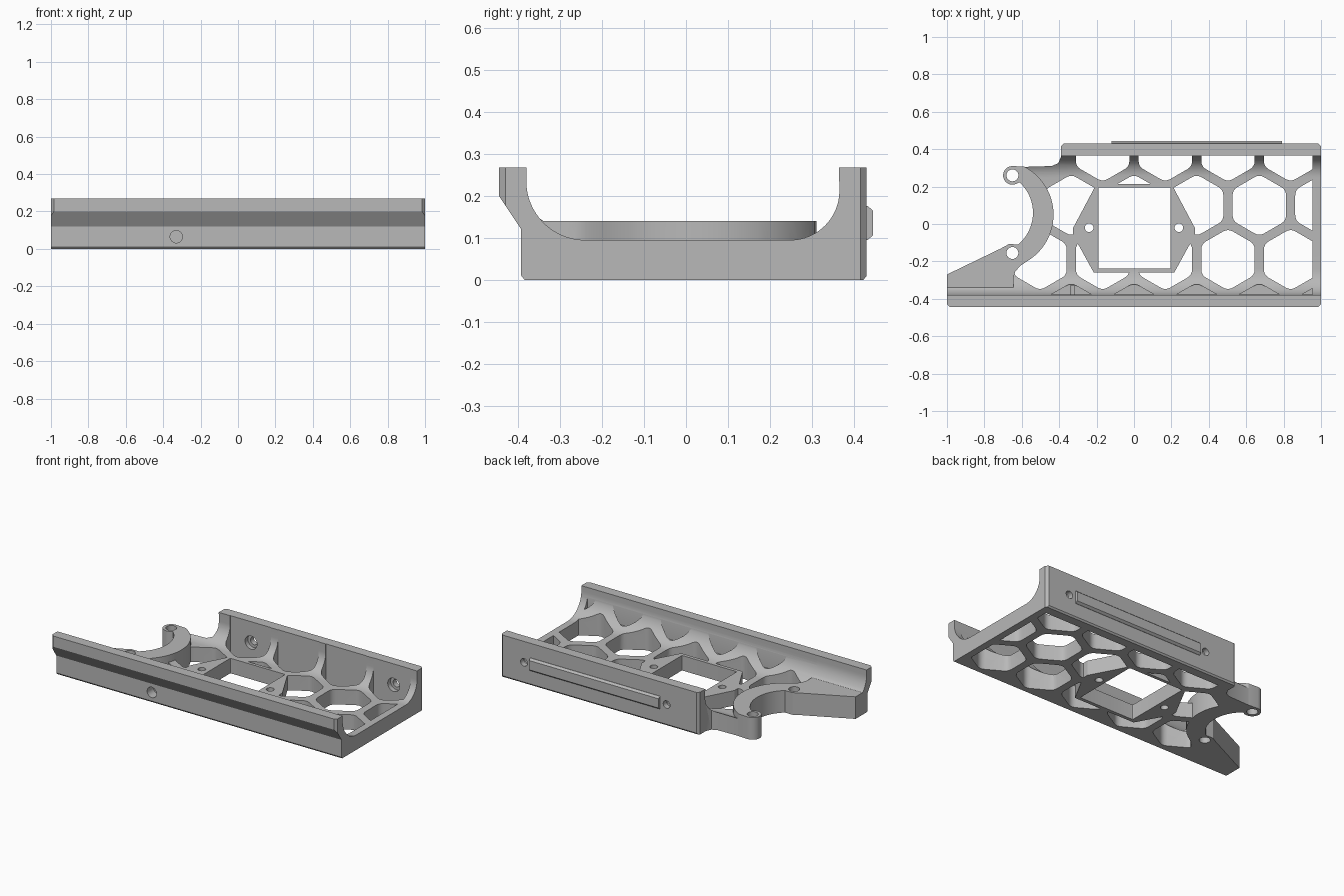
import bpy, bmesh, math
from mathutils import Vector

cube = bpy.data.objects.get("Cube")
if cube:
    bpy.data.objects.remove(cube)

grey = bpy.data.materials.new("light_grey")
grey.use_nodes = True
colour = (0.48, 0.48, 0.48, 1)
grey.diffuse_color = colour
grey.node_tree.nodes["Principled BSDF"].inputs["Base Color"].default_value = colour

FLOOR, RAISED, TOP = 0.095, 0.14, 0.268


def arc(cx, cy, r, start, end, n=16):
    angles = [math.radians(start + (end - start) * i / n) for i in range(n + 1)]
    return [(cx + r * math.cos(a), cy + r * math.sin(a)) for a in angles]


def circle(cx, cy, r):
    return arc(cx, cy, r, 0, 345, 23)


def rect(x0, x1, y0, y1):
    return [(x0, y0), (x1, y0), (x1, y1), (x0, y1)]


def rounded(points, r, n=4):
    """Round every corner of a polygon."""
    out = []
    for i, p in enumerate(points):
        p, a, b = Vector(p), Vector(points[i - 1]), Vector(points[(i + 1) % len(points)])
        a = p + (a - p).normalized() * r
        b = p + (b - p).normalized() * r
        for k in range(n + 1):
            t = k / n
            out.append(tuple(a * (1 - t) ** 2 + p * 2 * t * (1 - t) + b * t * t))
    return out


def prism(name, items, axis="Z"):
    """Extrude polygons (points, low, high) along one axis into one object."""
    place = {"X": lambda a, b, t: (t, a, b),
             "Y": lambda a, b, t: (a, t, b),
             "Z": lambda a, b, t: (a, b, t)}[axis]
    bm = bmesh.new()
    for points, lo, hi in items:
        low = [bm.verts.new(place(a, b, lo)) for a, b in points]
        high = [bm.verts.new(place(a, b, hi)) for a, b in points]
        bm.faces.new(low[::-1])
        bm.faces.new(high)
        for i in range(len(low)):
            j = (i + 1) % len(low)
            bm.faces.new((low[i], low[j], high[j], high[i]))
    bmesh.ops.recalc_face_normals(bm, faces=bm.faces)
    mesh = bpy.data.meshes.new(name)
    bm.to_mesh(mesh)
    bm.free()
    mesh.materials.append(grey)
    obj = bpy.data.objects.new(name, mesh)
    bpy.context.collection.objects.link(obj)
    return obj


def combine(target, other, operation):
    """Apply a boolean and remove the helper."""
    mod = target.modifiers.new("bool", "BOOLEAN")
    mod.operation, mod.solver, mod.object = operation, "EXACT", other
    bpy.context.view_layer.objects.active = target
    bpy.ops.object.modifier_apply(modifier=mod.name)
    bpy.data.objects.remove(other)


def channel(name, floor):
    """U-shaped section with coved inner corners, run along x."""
    front = arc(-0.24, 0.235, 0.14, 180, 270)
    back = arc(0.248, 0.212, 0.117, 270, 360)
    cove = [(y, max(z, floor)) for y, z in front + back]
    # keep only one end point of each flattened stretch
    cove = [p for i, p in enumerate(cove)
            if not (0 < i < len(cove) - 1 and p[1] == floor
                    and cove[i - 1][1] == floor and cove[i + 1][1] == floor)]
    outer = [(0.364, TOP), (0.43, TOP), (0.43, 0.01), (0.422, 0), (-0.384, 0),
             (-0.392, 0.01), (-0.392, 0.12), (-0.445, 0.20), (-0.445, TOP), (-0.38, TOP)]
    return prism(name, [(cove + outer, -1, 1)], "X")


# Main tray, trimmed to its outline
tray = channel("frame_tray", FLOOR)
outline = [(0.985, 0.43), (-0.375, 0.43), (-0.39, 0.415), (-0.39, 0.36), (-0.405, 0.325),
           (-0.44, 0.31), (-0.6, 0.305), (-0.52, 0.2), (-0.47, 0.05), (-0.52, -0.12),
           (-0.6, -0.2), (-0.66, -0.22), (-0.66, -0.6), (0.985, -0.6), (0.985, -0.445),
           (1, -0.43), (1, 0.415)]
combine(tray, prism("tray_outline", [(outline, -0.2, 0.5)]), "INTERSECT")

# Honeycomb openings, with shallow pockets along the front wall
PITCH, ROW, R = 0.335, 0.29, 0.165


def hexagon(cx, cy):
    return rounded(arc(cx, cy, R, 30, 330, 5), 0.03)


cells = []
for k in range(-2, 4):
    x = PITCH * k
    if k >= -1:
        cells.append((hexagon(x, 0.10), -0.1, 0.5))
        cells.append((hexagon(x, 0.10 - 2 * ROW), FLOOR + 0.001, 0.5))
    if k < 3:
        cells.append((hexagon(x + PITCH / 2, 0.10 - ROW), -0.1, 0.5))
    if -1 <= k < 3:
        cells.append((hexagon(x + PITCH / 2, 0.10 + ROW), -0.1, 0.5))
honeycomb = prism("honeycomb_cutter", cells)
combine(honeycomb, prism("cell_limit", [(rect(-0.9, 0.955, -0.377, 0.366), -0.3, 0.6)]),
        "INTERSECT")
combine(tray, honeycomb, "DIFFERENCE")

# Mounting plate around the square window
plate = [(-0.2, 0.215), (-0.325, -0.02), (-0.325, -0.06), (-0.215, -0.26),
         (0.215, -0.26), (0.325, -0.06), (0.325, -0.02), (0.2, 0.215)]
combine(tray, prism("window_plate", [(plate, 0, FLOOR)]), "UNION")

# Raised crescent bracket and tapering front arm
bracket = channel("crescent_bracket", RAISED)
plan = ([(-1, -0.43), (-1, -0.27), (-0.71, -0.13), (-0.67, -0.108)]
        + arc(-0.76, 0.06, 0.22, -50, 48, 20)
        + arc(-0.65, 0.26, 0.05, 290, 90, 12)
        + arc(-0.72, 0.05, 0.29, 62, -58, 24)
        + [(-0.61, -0.225), (-0.635, -0.255), (-0.645, -0.29), (-0.645, -0.6),
           (-0.985, -0.6), (-0.985, -0.445)])
combine(bracket, prism("bracket_outline", [(plan, -0.2, 0.5)]), "INTERSECT")
combine(tray, bracket, "UNION")

# Window and vertical screw holes
holes = [(rounded(rect(-0.19, 0.195, -0.238, 0.195), 0.008), -0.1, 0.5)]
for x, y, r in ((-0.24, -0.02, 0.023), (0.24, -0.02, 0.023),
                (-0.65, 0.26, 0.032), (-0.65, -0.155, 0.032)):
    holes.append((circle(x, y, r), -0.1, 0.5))
combine(tray, prism("vertical_holes", holes), "DIFFERENCE")

# Wall holes, counterbored on the inside of the back wall
wall_holes = [(circle(-0.33, 0.065, 0.033), -0.5, -0.33)]
bores = []
for x in (-0.165, 0.835):
    wall_holes.append((circle(x, 0.135, 0.024), 0.3, 0.5))
    bores.append((circle(x, 0.135, 0.042), 0.3, 0.395))
combine(tray, prism("wall_holes", wall_holes, "Y"), "DIFFERENCE")
combine(tray, prism("counterbores", bores, "Y"), "DIFFERENCE")

# Chamfered rail on the back wall
section = [(0.425, 0.095), (0.432, 0.095), (0.445, 0.106), (0.445, 0.165),
           (0.432, 0.176), (0.425, 0.176)]
rail = prism("back_rail", [(section, -0.12, 0.79)], "X")

for obj in (tray, rail):
    bpy.ops.object.select_all(action="DESELECT")
    obj.select_set(True)
    bpy.context.view_layer.objects.active = obj
    bpy.ops.object.shade_smooth_by_angle(angle=math.radians(25))
